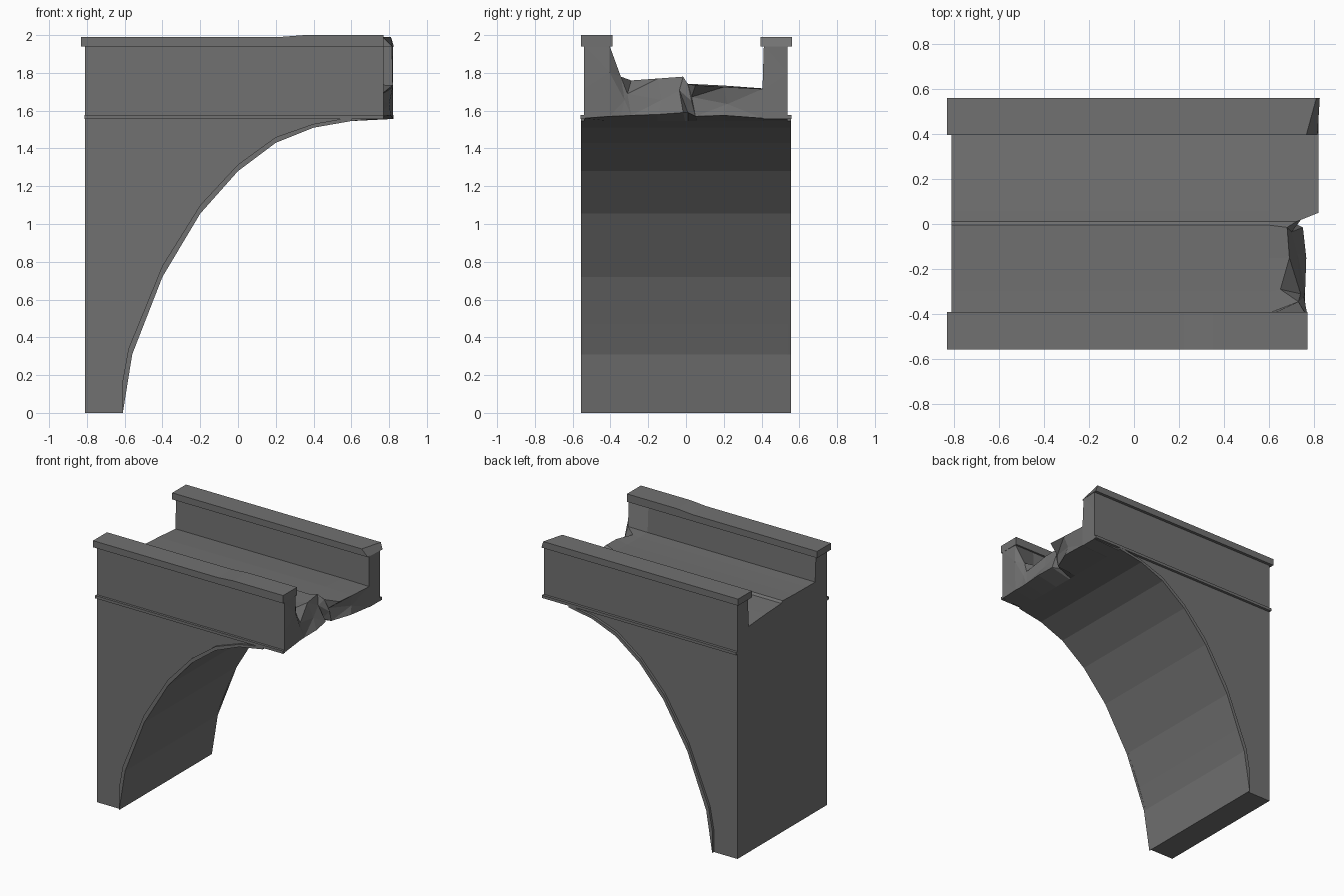
import bpy, bmesh

if "Cube" in bpy.data.objects:
    bpy.data.objects.remove(bpy.data.objects["Cube"])

stone = bpy.data.materials.new("grey stone")
stone.diffuse_color = (0.165, 0.165, 0.165, 1)
stone.use_nodes = True
stone.node_tree.nodes["Principled BSDF"].inputs["Base Color"].default_value = stone.diffuse_color


def finish(name, bm):
    bmesh.ops.recalc_face_normals(bm, faces=bm.faces)
    me = bpy.data.meshes.new(name)
    bm.to_mesh(me)
    bm.free()
    me.materials.append(stone)
    ob = bpy.data.objects.new(name, me)
    bpy.context.collection.objects.link(ob)
    return ob


def bridge_rings(bm, rings):
    for a, b in zip(rings, rings[1:]):
        n = len(a)
        for i in range(n):
            j = (i + 1) % n
            bm.faces.new((a[i], a[j], b[j], b[i]))


def loft(name, sections):
    bm = bmesh.new()
    rings = [[bm.verts.new(p) for p in s] for s in sections]
    bridge_rings(bm, rings)
    bm.faces.new(rings[0])
    bm.faces.new(rings[-1])
    return finish(name, bm)


def rect(x, y0, y1, z0, z1):
    return [(x, y0, z0), (x, y1, z0), (x, y1, z1), (x, y0, z1)]


# Underside of the half arch, (x, z)
arch = [(-.61, 0), (-.56, .31), (-.5, .47), (-.4, .72), (-.2, 1.055), (0, 1.28),
        (.2, 1.43), (.4, 1.51), (.6, 1.545)]

# Columns across the bridge: y, top z, then broken end: y, top z, x top, x middle, x bottom, bottom z
cols = [(-.54, 1.945, -.54, 1.945, .77, .77, .77, 1.56),
        (-.405, 1.945, -.405, 1.945, .765, .77, .765, 1.57),
        (-.395, 1.75, -.345, 1.78, .73, .755, .76, 1.572),
        (-.30, 1.75, -.29, 1.76, .65, .74, .76, 1.575),
        (-.15, 1.752, -.15, 1.77, .69, .725, .765, 1.58),
        (-.005, 1.757, -.015, 1.78, .68, .70, .75, 1.59),
        (.01, 1.742, .01, 1.74, .72, .75, .70, 1.59),
        (.06, 1.74, .05, 1.735, .82, .74, .75, 1.57),
        (.20, 1.733, .20, 1.725, .82, .80, .81, 1.575),
        (.405, 1.718, .405, 1.715, .82, .82, .82, 1.56),
        (.412, 1.945, .412, 1.945, .815, .82, .82, 1.556),
        (.538, 1.945, .538, 1.945, .82, .82, .82, 1.556)]

# Body: pier, spandrels, deck and parapets, with ragged end
bm = bmesh.new()
rings, caps = [], []
for x, zb in [(-.81, 0)] + arch:
    top = [bm.verts.new((x, c[0], c[1])) for c in cols]
    bot = [bm.verts.new((x, c[0], zb)) for c in cols]
    rings.append(top + bot[::-1])
    caps.append((top, bot))
top = [bm.verts.new((c[4], c[2], c[3])) for c in cols]
bot = [bm.verts.new((c[6], c[2], c[7])) for c in cols]
mid = [bm.verts.new((c[5], c[2] + .02 * (-1) ** i * (1 < i < 9),
                     c[7] + (c[3] - c[7]) * (.62 if i % 2 else .4)))
       for i, c in enumerate(cols)]
rings.append(top + bot[::-1])
bridge_rings(bm, rings)
rows = [caps[0], (top, mid), (mid, bot)]
end_faces = []
for a, b in rows:
    for i in range(len(cols) - 1):
        end_faces.append(bm.faces.new((a[i], a[i + 1], b[i + 1], b[i])))
bmesh.ops.triangulate(bm, faces=end_faces)
finish("bridge_body", bm)

# Thin raised rim along the arch on both sides
outer = [(-.612, 0), (-.611, .17), (-.58, .34), (-.4, .78), (-.2, 1.10), (0, 1.315),
         (.2, 1.46), (.4, 1.53), (.6, 1.565)]
inner = [(-.61, 0), (-.585, .155), (-.56, .31), (-.4, .72), (-.2, 1.055), (0, 1.28),
         (.2, 1.43), (.4, 1.51), (.6, 1.545)]
for side, s in (("front", -1), ("back", 1)):
    loft(side + "_arch_rim", [[(a, s * .538, b), (a, s * .557, b), (c, s * .557, d), (c, s * .538, d)]
                              for (a, b), (c, d) in zip(inner, outer)])
    # String course at deck level
    y0, y1 = sorted((s * .535, s * .558))
    loft(side + "_string_course", [rect(x, y0, y1, 1.557, 1.578)
                                   for x in (-.812, .77 if s < 0 else .822)])

# Parapet cap stones
loft("front_cap_stone", [rect(x, -.557, -.39, 1.94, z)
                         for x, z in ((-.83, 1.99), (.22, 1.99), (.35, 2.0), (.77, 2.0))])
loft("back_cap_stone", [rect(-.83, .395, .56, 1.94, 1.99),
                        [(.815, .395, 1.94), (.825, .56, 1.94), (.81, .56, 1.99), (.765, .395, 1.99)]])
